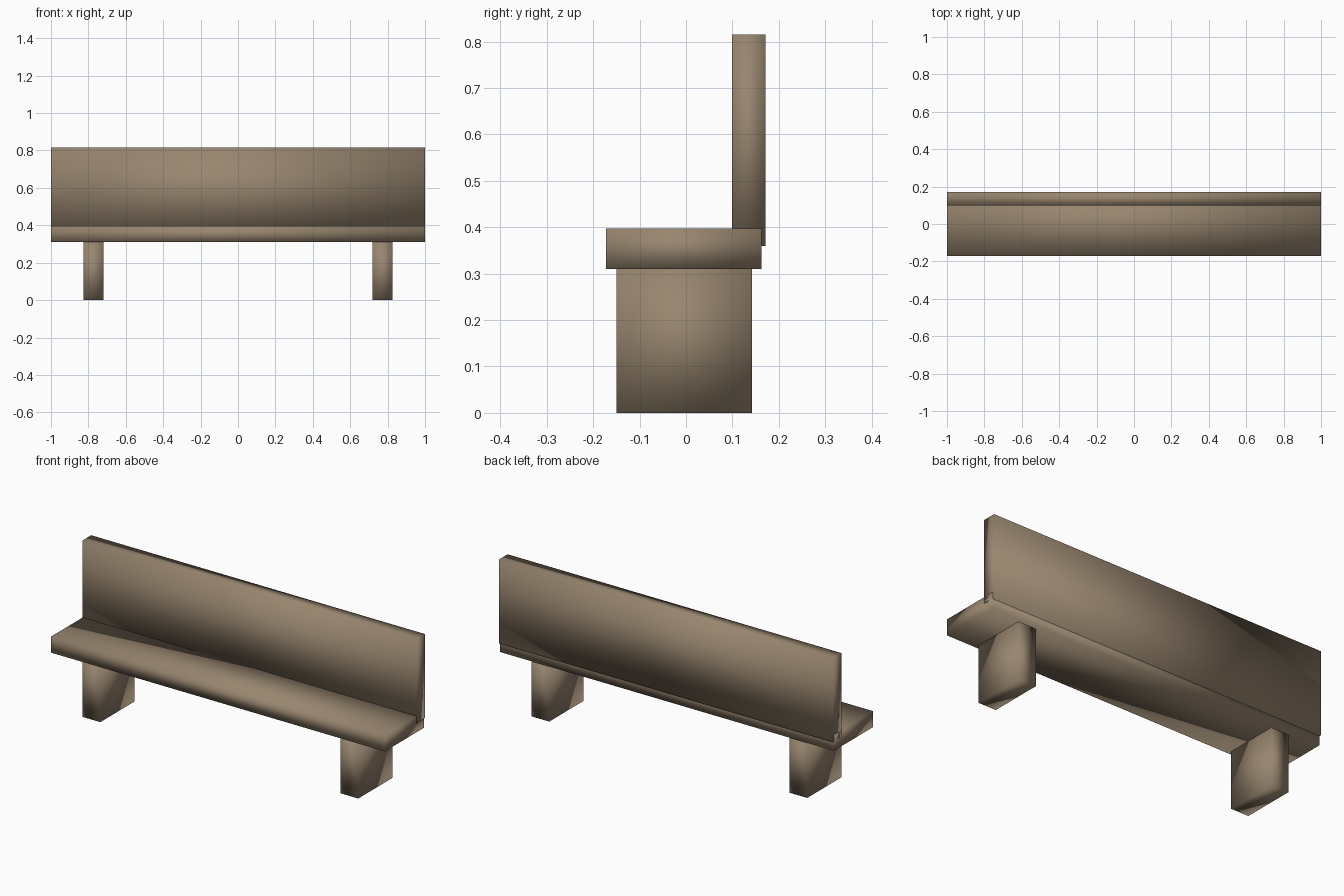
import bpy
import bmesh
from mathutils import Vector

cube = bpy.data.objects.get("Cube")
if cube:
    bpy.data.objects.remove(cube, do_unlink=True)

# Single weathered wood colour
wood = bpy.data.materials.new("weathered wood")
wood.use_nodes = True
colour = (0.31, 0.235, 0.158, 1)
wood.diffuse_color = colour
wood.node_tree.nodes["Principled BSDF"].inputs["Base Color"].default_value = colour


def board(name, low, high):
    """Soft-shaded box spanning two opposite corners."""
    low, high = Vector(low), Vector(high)
    bm = bmesh.new()
    bmesh.ops.create_cube(bm, size=1)
    bmesh.ops.scale(bm, vec=high - low, verts=bm.verts)
    bmesh.ops.translate(bm, vec=(low + high) / 2, verts=bm.verts)
    for face in bm.faces:
        face.smooth = True
    mesh = bpy.data.meshes.new(name)
    bm.to_mesh(mesh)
    bm.free()
    mesh.materials.append(wood)
    obj = bpy.data.objects.new(name, mesh)
    bpy.context.collection.objects.link(obj)
    return obj


# Seat plank and backrest, which overhangs the seat's rear edge
board("seat", (-1, -0.172, 0.31), (1, 0.163, 0.397))
board("backrest", (-1, 0.099, 0.36), (1, 0.171, 0.815))

# Pair of slab legs
for name, x in (("left_leg", 0.773), ("right_leg", -0.773)):
    board(name, (x - 0.053, -0.15, 0), (x + 0.053, 0.142, 0.31))
